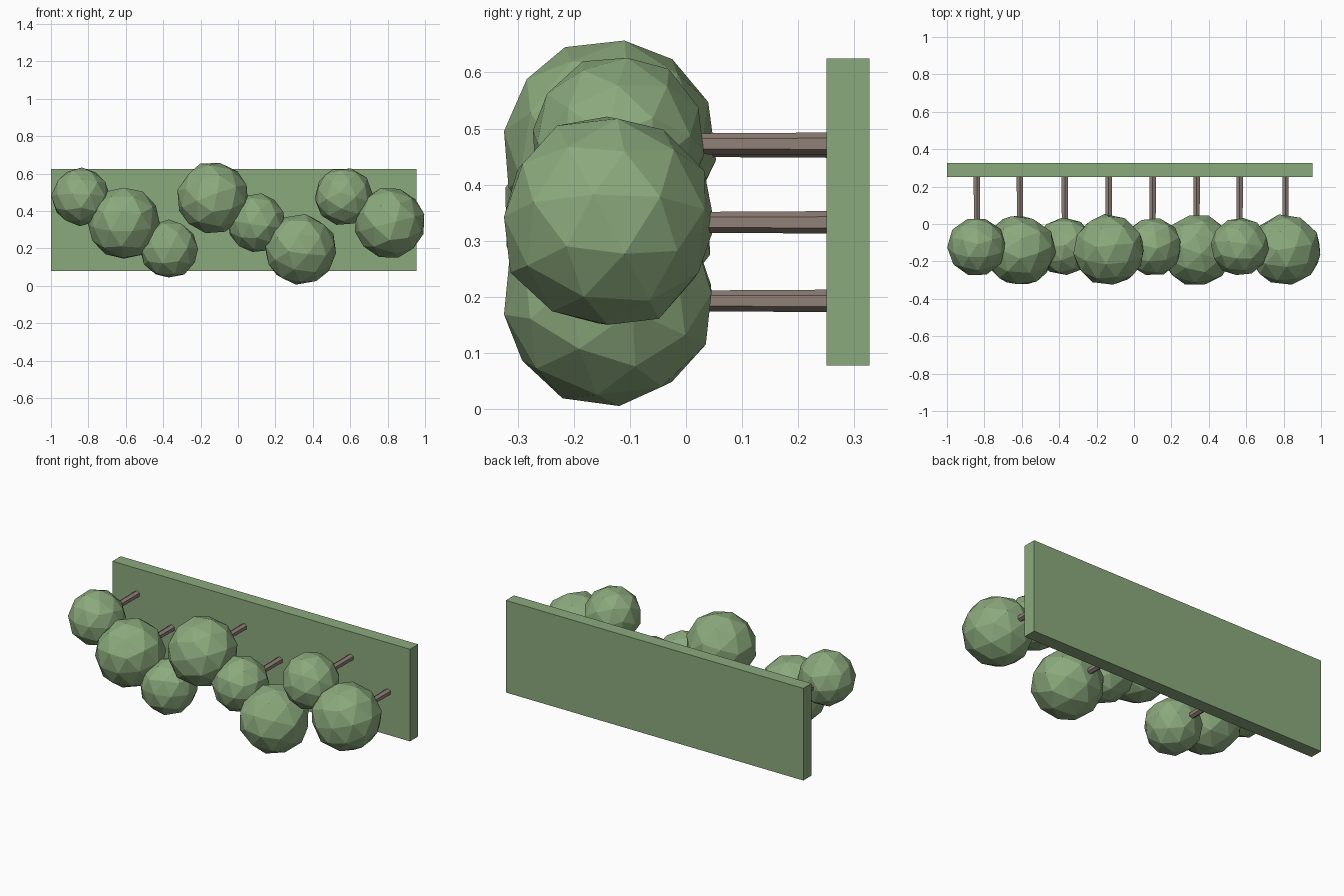
import bpy, bmesh, math, random
from mathutils import Matrix, Vector

random.seed(7)
if "Cube" in bpy.data.objects:
    bpy.data.objects.remove(bpy.data.objects["Cube"])


def material(name, rgb):
    m = bpy.data.materials.new(name)
    m.use_nodes = True
    m.diffuse_color = (*rgb, 1)
    bsdf = m.node_tree.nodes["Principled BSDF"]
    bsdf.inputs["Base Color"].default_value = (*rgb, 1)
    bsdf.inputs["Roughness"].default_value = 0.9
    return m


leaf = material("leaf green", (0.26, 0.40, 0.205))
bark = material("bark brown", (0.28, 0.22, 0.19))


def finish(bm, name, mat, location):
    mesh = bpy.data.meshes.new(name)
    bm.to_mesh(mesh)
    bm.free()
    mesh.materials.append(mat)
    obj = bpy.data.objects.new(name, mesh)
    obj.location = location
    bpy.context.collection.objects.link(obj)
    return obj


# Faceted ball: rough icosphere with a few sheared-off flat patches
def foliage(name, location, radius):
    bm = bmesh.new()
    bmesh.ops.create_icosphere(bm, subdivisions=2, radius=radius * 1.01)
    turn = Matrix.Rotation(random.uniform(0, 6), 3, 'X') @ Matrix.Rotation(random.uniform(0, 6), 3, 'Z')
    for v in bm.verts:
        v.co = turn @ v.co * random.uniform(0.98, 1.015)
    flats = [Vector((0, -1, 0))]
    flats += [Vector([random.gauss(0, 1) for _ in range(3)]).normalized() for _ in range(4)]
    for n in flats:
        limit = radius * 0.96
        for v in bm.verts:
            over = v.co.dot(n) - limit
            if over > 0:
                v.co -= n * over
    bmesh.ops.dissolve_limit(bm, angle_limit=math.radians(3), verts=bm.verts, edges=bm.edges)
    bmesh.ops.triangulate(bm, faces=[f for f in bm.faces if len(f.verts) > 6])
    bmesh.ops.recalc_face_normals(bm, faces=bm.faces)
    return finish(bm, name, leaf, location)


# Six-sided stem reaching from inside the ball to the board
def stem(name, x, z, y0=-0.08, y1=0.26):
    bm = bmesh.new()
    bmesh.ops.create_cone(bm, cap_ends=True, segments=6, radius1=0.02, radius2=0.018,
                          depth=y1 - y0)
    bm.transform(Matrix.Rotation(math.radians(90), 4, 'X'))
    return finish(bm, name, bark, (x, (y0 + y1) / 2, z))


# Backing board
bm = bmesh.new()
bmesh.ops.create_cube(bm, size=1)
bm.transform(Matrix.Diagonal((1.955, 0.077, 0.547, 1)))
finish(bm, "back_board", leaf, (-0.0225, 0.2885, 0.3515))

# Zigzag row of alternating small and large balls
xs = (-0.84, -0.61, -0.37, -0.135, 0.10, 0.335, 0.565, 0.81)
zs = (0.475, 0.335, 0.195, 0.47, 0.335, 0.195, 0.475, 0.335)
for i, (x, z) in enumerate(zip(xs, zs)):
    large = i % 2 == 1
    foliage(f"foliage_ball_{i + 1}", (x, -0.14 if large else -0.122, z), 0.192 if large else 0.157)
    stem(f"stem_{i + 1}", x, z - 0.002)
